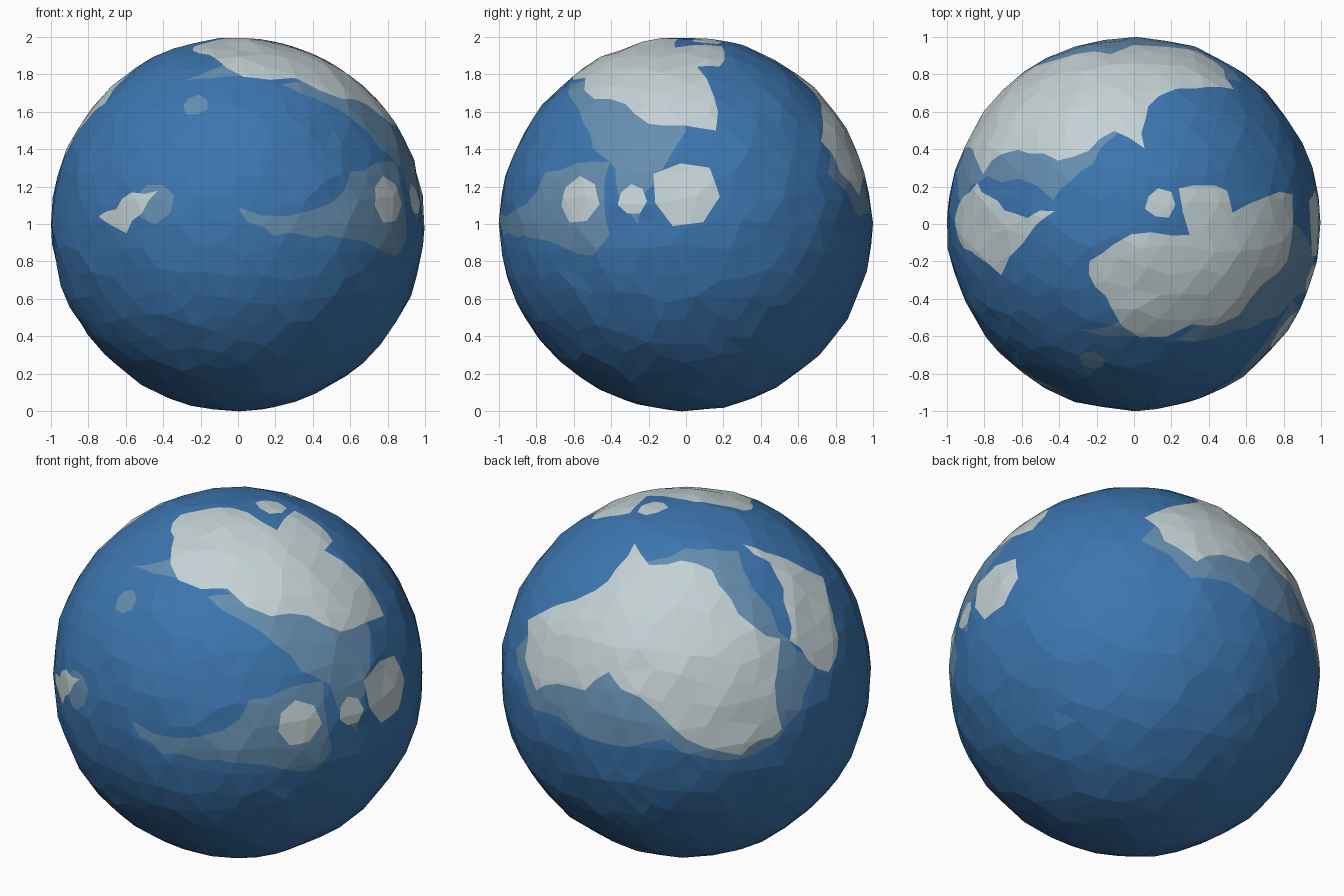
import bpy, bmesh, math, random
from mathutils import Vector

if "Cube" in bpy.data.objects:
    bpy.data.objects.remove(bpy.data.objects["Cube"])

random.seed(4)


def material(name, rgb):
    m = bpy.data.materials.new(name)
    m.diffuse_color = (*rgb, 1)
    m.use_nodes = True
    m.node_tree.nodes["Principled BSDF"].inputs["Base Color"].default_value = m.diffuse_color
    return m


# Viewing frames (right, up, toward viewer) in which the coasts are drawn
def frame(azimuth, elevation):
    a, e = math.radians(azimuth), math.radians(elevation)
    d = Vector((math.sin(a) * math.cos(e), -math.cos(a) * math.cos(e), math.sin(e)))
    right = Vector((math.cos(a), math.sin(a), 0))
    return right, d.cross(right), d


FRONT, RIGHT, TOP, BACK_LEFT = frame(0, 0), frame(90, 0), frame(0, 90), frame(215, 25)
outlines = []


def lift(view, u, v):
    """Drawn point (hundredths of the radius) put on the unit sphere."""
    u, v = u / 100, v / 100
    w = math.sqrt(max(0.0, 1 - u * u - v * v))
    return (view[0] * u + view[1] * v + view[2] * w).normalized()


def coast(index, view, pts):
    """Coarse outline whose long edges are broken into a ragged coast."""
    pts = [lift(view, u, v) for u, v in pts]
    centre = sum(pts, Vector()).normalized()
    for _ in range(2):
        ragged = []
        for a, b in zip(pts, pts[1:] + pts[:1]):
            ragged.append(a)
            if (b - a).length > 0.13:
                side = a.cross(b) * random.uniform(-0.13, 0.13)
                ragged.append(((a + b) / 2 + side).normalized())
        pts = ragged
    outlines.append((index, pts, centre))


def islet(index, view, u, v, r):
    """Small rough seven-sided island."""
    centre = lift(view, u, v)
    ex = centre.orthogonal().normalized()
    ey = centre.cross(ex)
    pts = []
    for k in range(7):
        t, s = math.tau * k / 7, r / 100 * random.uniform(0.9, 1.12)
        pts.append((centre + ex * math.cos(t) * s + ey * math.sin(t) * s).normalized())
    outlines.append((index, pts, centre))


# Shallow water: rims, the arm south of the top continent, the equator shelf
coast(1, BACK_LEFT, [(-92, 12), (-20, 60), (0, 67), (28, 66), (50, 22), (70, 6),
                     (62, -20), (30, -47), (-12, -36), (-84, -19)])
coast(1, RIGHT, [(-62, 75), (-5, 70), (0, 50), (-12, 30), (-26, 0), (-38, 30), (-55, 54)])
coast(1, FRONT, [(0, 9), (50, 11), (60, 28), (85, 33), (91, -6), (85, -17), (60, -8), (35, -6), (5, 1)])
coast(1, FRONT, [(-30, 77), (-5, 86), (35, 76)])
islet(1, FRONT, -45, 12, 11)
islet(1, FRONT, -23, 64, 7)

# Land: back continent, left island, top continent and islets
coast(2, BACK_LEFT, [(-85, 28), (-50, 44), (-28, 70), (-20, 58), (14, 55), (36, 25), (51, 18),
                     (52, -31), (30, -45), (-8, -29), (-42, 0), (-55, -10), (-81, -10)])
coast(2, BACK_LEFT, [(31, 69), (74, 51), (82, 18), (77, 0), (56, 17), (53, 45)])
coast(2, TOP, [(-24, -20), (-11, -11), (30, -6), (24, 19), (50, 18), (53, 6), (85, 16),
               (82, -20), (56, -49), (3, -61), (-12, -45)])
islet(2, TOP, 14, 11, 8)
coast(2, FRONT, [(-75, 4), (-57, 17), (-43, 18), (-60, -5)])
islet(2, RIGHT, -1, 17, 18)
islet(2, RIGHT, -29, 13, 8)
islet(2, RIGHT, -58, 13, 13)


def inside(p, pts, centre):
    """Point-in-outline test in a flat projection that keeps great circles straight."""
    if p.dot(centre) < 0.1:
        return False
    ex = centre.orthogonal().normalized()
    ey = centre.cross(ex)
    flat = lambda q: (q.dot(ex) / q.dot(centre), q.dot(ey) / q.dot(centre))
    x, y = flat(p)
    hit = False
    q = [flat(k) for k in pts]
    for (x1, y1), (x2, y2) in zip(q, q[1:] + q[:1]):
        if (y1 > y) != (y2 > y) and x < x1 + (y - y1) * (x2 - x1) / (y2 - y1):
            hit = not hit
    return hit


# Faceted globe with a slightly uneven surface
bm = bmesh.new()
bmesh.ops.create_icosphere(bm, subdivisions=4, radius=1)
for v in bm.verts:
    j = Vector([random.uniform(-0.03, 0.03) for _ in range(3)])
    v.co = (v.co + j).normalized() * random.uniform(0.99, 1.003)

# Cut every coast into the facets, then colour the faces inside it
for index, pts, centre in outlines:
    for a, b in zip(pts, pts[1:] + pts[:1]):
        mid, reach = (a + b).normalized(), math.cos(a.angle(b) / 2 + 0.07)
        faces = [f for f in bm.faces if f.calc_center_median().normalized().dot(mid) > reach]
        geom = set(faces)
        for f in faces:
            geom.update(f.edges)
            geom.update(f.verts)
        bmesh.ops.bisect_plane(bm, geom=list(geom), dist=1e-5, plane_co=(0, 0, 0),
                               plane_no=a.cross(b).normalized())
for f in bm.faces:
    c = f.calc_center_median().normalized()
    for index, pts, centre in outlines:
        if inside(c, pts, centre):
            f.material_index = index

mesh = bpy.data.meshes.new("globe")
bm.to_mesh(mesh)
bm.free()
for name, rgb in (("ocean blue", (0.045, 0.18, 0.43)), ("shallow water", (0.13, 0.27, 0.43)),
                  ("pale land", (0.55, 0.64, 0.66))):
    mesh.materials.append(material(name, rgb))
globe = bpy.data.objects.new("globe", mesh)
globe.location = (0, 0, 1)
bpy.context.collection.objects.link(globe)
